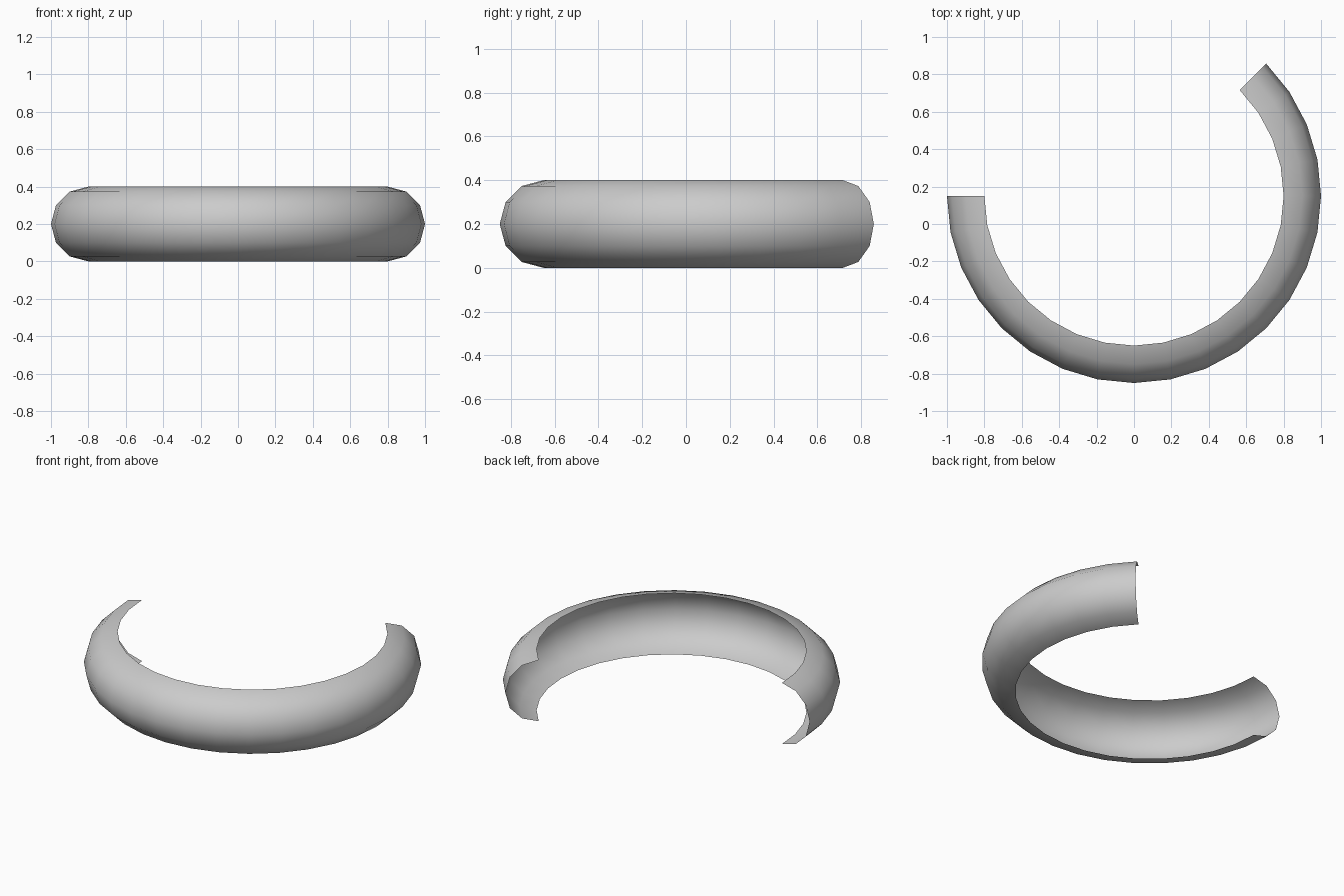
import bpy, bmesh, math
from mathutils import Vector

if "Cube" in bpy.data.objects:
    bpy.data.objects.remove(bpy.data.objects["Cube"])

MAJOR, MINOR, CENTRE_Y = 0.8, 0.2, 0.15
bm = bmesh.new()

# open half-round profile at the left end of the arc, bulging outward
profile = []
for i in range(7):
    a = math.radians(-90 + 30 * i)
    profile.append(bm.verts.new((-(MAJOR + MINOR * math.cos(a)), CENTRE_Y,
                                 MINOR + MINOR * math.sin(a))))
edges = [bm.edges.new(pair) for pair in zip(profile, profile[1:])]

# sweep it 225 degrees round the front
bmesh.ops.spin(bm, geom=profile + edges, cent=(0, CENTRE_Y, 0), axis=(0, 0, 1),
               angle=math.radians(225), steps=20, use_duplicate=False)

# make the outside the front of every face
bm.normal_update()
core = Vector((0, CENTRE_Y, MINOR))
flip = [f for f in bm.faces if f.normal.dot(f.calc_center_median() - core) < 0]
bmesh.ops.reverse_faces(bm, faces=flip)
for f in bm.faces:
    f.smooth = True

mesh = bpy.data.meshes.new("curved_shell")
bm.to_mesh(mesh)
bm.free()
shell = bpy.data.objects.new("curved_shell", mesh)
bpy.context.collection.objects.link(shell)
